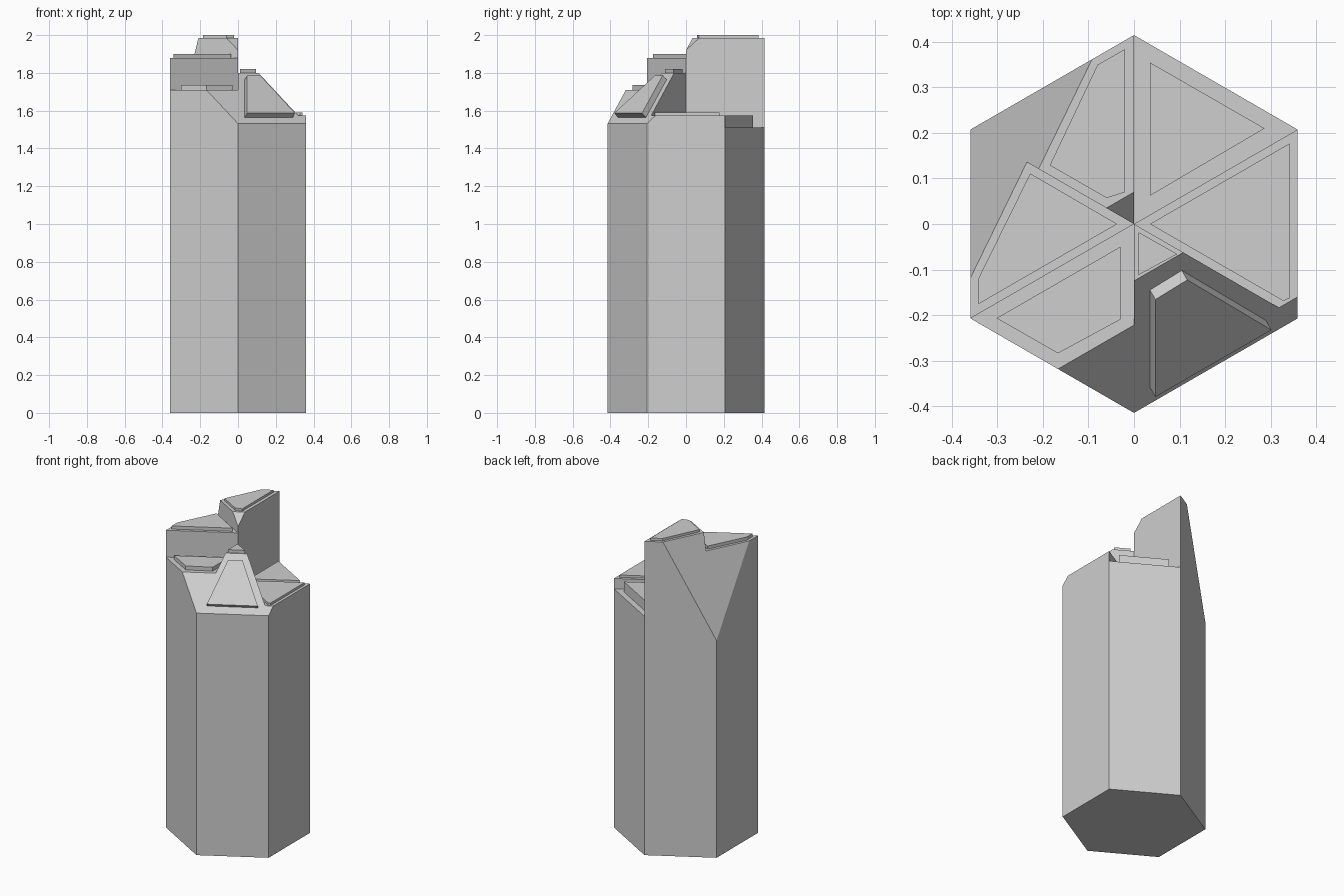
import bpy, bmesh
from math import sin, cos, radians
from mathutils import Vector

cube = bpy.data.objects.get("Cube")
if cube:
    bpy.data.objects.remove(cube, do_unlink=True)

# One plain grey stone colour
GREY = (0.62, 0.62, 0.62, 1)
stone = bpy.data.materials.new("stone_grey")
stone.use_nodes = True
stone.diffuse_color = GREY
bsdf = next(n for n in stone.node_tree.nodes if n.type == 'BSDF_PRINCIPLED')
bsdf.inputs["Base Color"].default_value = GREY

RADIUS = 0.415


def corner(i):
    a = radians(90 - 60 * i)
    return (RADIUS * cos(a), RADIUS * sin(a))


def prism(name, base, offset, cuts=()):
    """Extrude a polygon along an offset, then slice it by (point, normal) planes."""
    bm = bmesh.new()
    face = bm.faces.new([bm.verts.new(p) for p in base])
    extruded = bmesh.ops.extrude_face_region(bm, geom=[face], use_keep_orig=True)
    verts = [g for g in extruded["geom"] if isinstance(g, bmesh.types.BMVert)]
    bmesh.ops.translate(bm, verts=verts, vec=offset)
    bmesh.ops.recalc_face_normals(bm, faces=bm.faces[:])
    for point, normal in cuts:
        bmesh.ops.bisect_plane(bm, geom=bm.verts[:] + bm.edges[:] + bm.faces[:], dist=1e-5,
                               plane_co=point, plane_no=normal, clear_outer=True)
        rim = [e for e in bm.edges if e.is_boundary]
        if rim:
            bmesh.ops.holes_fill(bm, edges=rim, sides=0)
    bmesh.ops.recalc_face_normals(bm, faces=bm.faces[:])
    mesh = bpy.data.meshes.new(name)
    bm.to_mesh(mesh)
    bm.free()
    mesh.materials.append(stone)
    obj = bpy.data.objects.new(name, mesh)
    bpy.context.collection.objects.link(obj)


# Slicing planes shared between neighbouring columns
FRONT_TOP = Vector((0, -0.125, 1.80))
FRONT = Vector((0.535, -0.927, 1))
front_cut = (FRONT_TOP, FRONT)
tip_cut = (Vector((0, 0, 1.92)), FRONT)
back_cut = (Vector((-0.21, 0.12, 1.985)), Vector((-3.18, 1.55, 1)))

# Columns in clockwise order: name, column height, plate thickness, cuts, plate outline
COLUMNS = [
    ("back_left", 1.51, 0.065, [],
     [(0.035, 0.355), (0.287, 0.21), (0.035, 0.062)]),
    ("left", 1.575, 0.015, [front_cut],
     [(0.035, 0), (0.342, 0.177), (0.342, -0.163), (0.328, -0.169)]),
    ("front_left", 1.80, 0.02, [front_cut],
     [(0.01, -0.018), (0.095, -0.066), (0.01, -0.112)]),
    ("front_right", 1.71, 0.025, [front_cut],
     [(-0.03, -0.05), (-0.03, -0.21), (-0.167, -0.284), (-0.302, -0.207)]),
    ("right", 1.88, 0.02, [back_cut],
     [(-0.037, 0), (-0.228, 0.111), (-0.342, -0.12), (-0.342, -0.176)]),
    ("back_right", 1.985, 0.015, [back_cut, tip_cut],
     [(-0.02, 0.384), (-0.02, 0.07), (-0.06, 0.057), (-0.185, 0.129), (-0.08, 0.35)]),
]

for i, (name, height, thick, cuts, outline) in enumerate(COLUMNS):
    wedge = [(0, 0), corner(i), corner(i + 1)]
    prism(name + "_column", [(x, y, 0) for x, y in wedge], (0, 0, height), cuts)
    prism(name + "_plate", [(x, y, height) for x, y in outline], (0, 0, thick))

# Raised plate lying on the sloping front face
slope_outline = [(0.035, -0.145), (0.105, -0.102), (0.29, -0.212), (0.035, -0.359)]


def on_slope(x, y):
    run = FRONT.x * (x - FRONT_TOP.x) + FRONT.y * (y - FRONT_TOP.y)
    return (x, y, FRONT_TOP.z - run)


prism("slope_plate", [on_slope(x, y) for x, y in slope_outline], FRONT.normalized() * 0.033)
